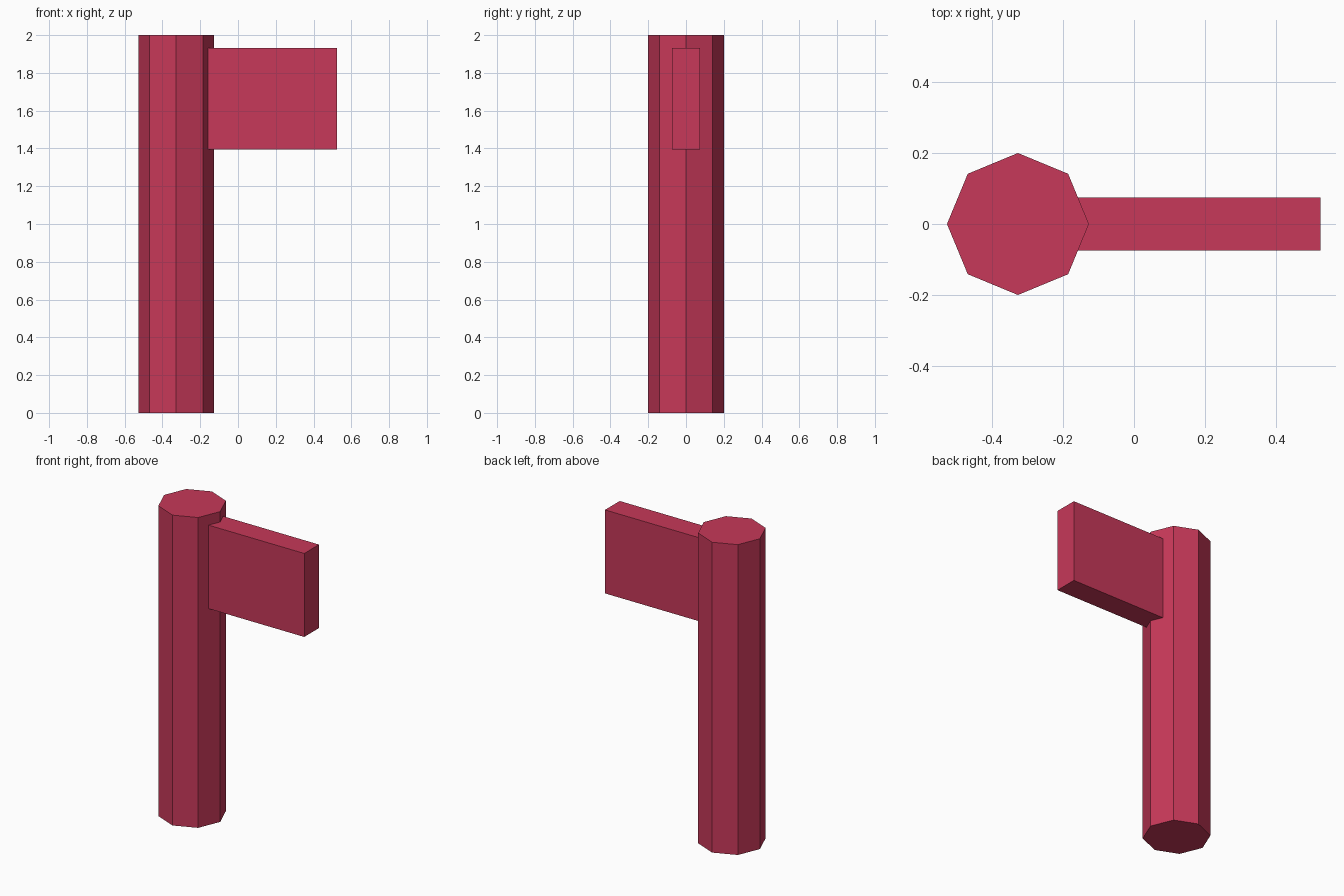
import bpy

if "Cube" in bpy.data.objects:
    bpy.data.objects.remove(bpy.data.objects["Cube"])

red = bpy.data.materials.new("red")
red.diffuse_color = (0.57, 0.04, 0.10, 1)
red.use_nodes = True
red.node_tree.nodes["Principled BSDF"].inputs["Base Color"].default_value = red.diffuse_color

POLE_X, POLE_R, HEIGHT = -0.327, 0.2, 2.0

# Octagonal pole with a corner pointing along +x
bpy.ops.mesh.primitive_cylinder_add(vertices=8, radius=POLE_R, depth=HEIGHT,
                                    location=(POLE_X, 0, HEIGHT / 2))
pole = bpy.context.object
pole.name = "pole"
pole.data.materials.append(red)

# Flat flag panel, its inner end sunk into the pole
x0, x1, z0, z1, thickness = -0.2, 0.525, 1.395, 1.933, 0.15
bpy.ops.mesh.primitive_cube_add(size=1, location=((x0 + x1) / 2, 0, (z0 + z1) / 2))
flag = bpy.context.object
flag.name = "flag_panel"
flag.scale = (x1 - x0, thickness, z1 - z0)
bpy.ops.object.transform_apply(location=False, rotation=False, scale=True)
flag.data.materials.append(red)
